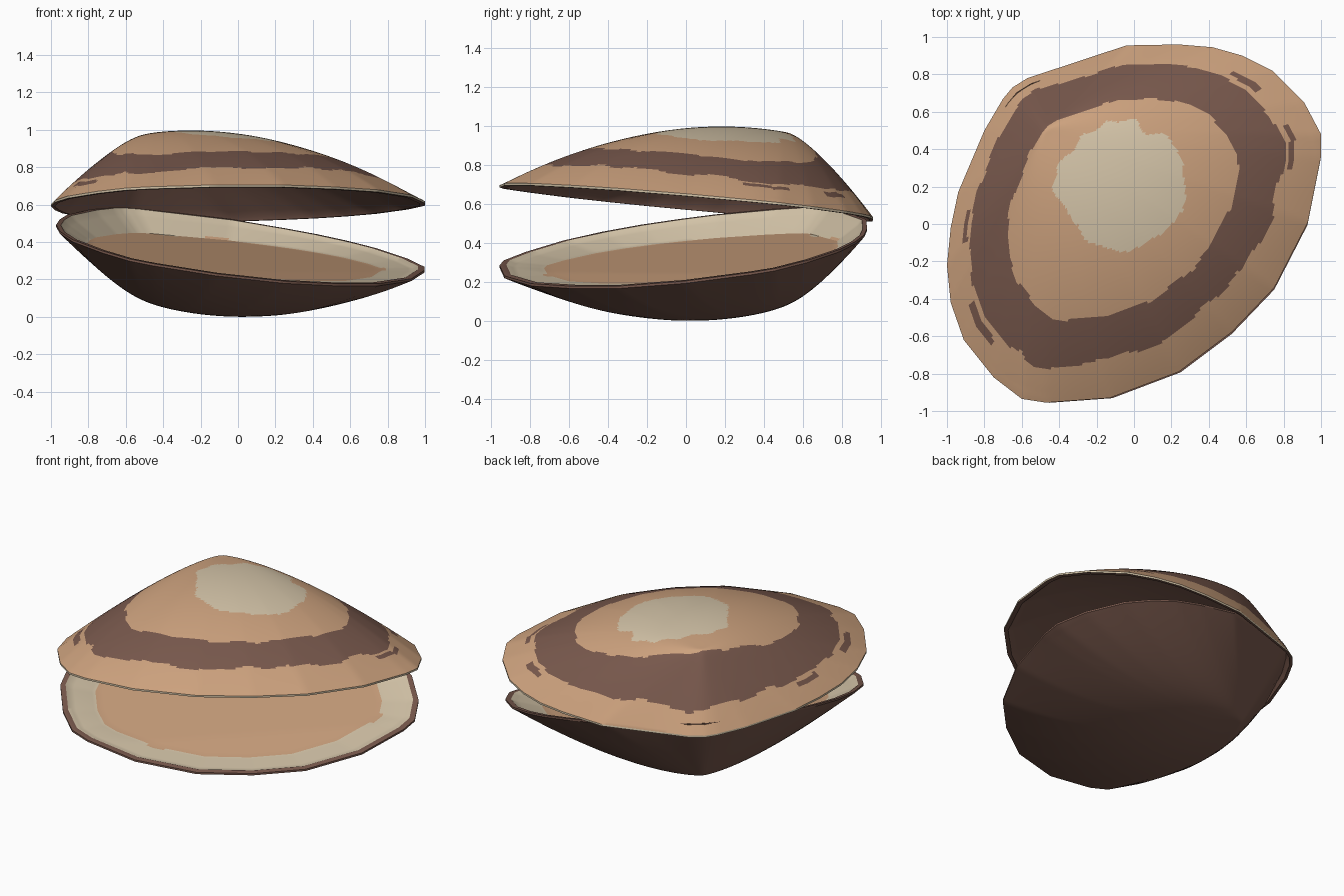
import bpy, bmesh, math
from mathutils import Vector, noise

if "Cube" in bpy.data.objects:
    bpy.data.objects.remove(bpy.data.objects["Cube"])

# Rim outline seen from above
OUTLINE = [(-.04, .955), (.24, .96), (.42, .945), (.58, .90), (.74, .82), (.91, .65),
           (1.0, .48), (1.0, .36), (.93, .01), (.75, -.34), (.52, -.58), (.24, -.79),
           (-.13, -.93), (-.47, -.955), (-.6, -.935), (-.75, -.82), (-.91, -.62),
           (-.98, -.42), (-1.0, -.22), (-.98, -.02), (-.94, .17), (-.80, .50),
           (-.70, .67), (-.65, .73), (-.57, .78)]
OUTLINE = [Vector(p) for p in OUTLINE]
EDGES = list(zip(OUTLINE, OUTLINE[1:] + OUTLINE[:1]))
CENTRE = Vector((-.16, .20))   # centre of growth rings
UMBO = Vector((-.47, .50))     # beak of the shell
AXIS = Vector((1, -1)).normalized()
RINGS = 80
STEPS = 720


def lin(c):
    c /= 255
    return c / 12.92 if c <= .04045 else ((c + .055) / 1.055) ** 2.4


def material(name, r, g, b):
    m = bpy.data.materials.new(name)
    m.diffuse_color = (lin(r), lin(g), lin(b), 1)
    m.use_nodes = True
    m.node_tree.nodes["Principled BSDF"].inputs["Base Color"].default_value = m.diffuse_color
    return m


MATS = [material("tan", 205, 162, 126), material("brown", 121, 89, 77),
        material("cream", 213, 197, 169)]
TAN, BROWN, CREAM = 0, 1, 2


def reach(i):
    """Distance from the umbo to the rim in one direction."""
    d = Vector((math.cos(math.tau * i / STEPS), math.sin(math.tau * i / STEPS)))
    best = 9.0
    for a, b in EDGES:
        e, w = b - a, a - UMBO
        den = d.x * e.y - d.y * e.x
        if abs(den) > 1e-9:
            t = (w.x * e.y - w.y * e.x) / den
            u = (w.x * d.y - w.y * d.x) / den
            if t > 0 and -1e-4 <= u <= 1.0001:
                best = min(best, t)
    return best


REACH = [reach(i) for i in range(STEPS)]
SOFT = [sum(REACH[(i + k) % STEPS] for k in range(-36, 37)) / 73 for i in range(STEPS)]


def look_up(table, angle):
    x = (angle / math.tau * STEPS) % STEPS
    i = int(x)
    return table[i % STEPS] * (1 - x + i) + table[(i + 1) % STEPS] * (x - i)


def dome(p):
    """Relative height: 1 at the umbo, 0 at the rim, fuller towards the open side."""
    d = p - UMBO
    dist = d.length
    if dist < 1e-5:
        return 1.0
    angle = math.atan2(d.y, d.x)
    hard = min(dist / look_up(REACH, angle), 1)
    soft = min(dist / look_up(SOFT, angle), 1)
    t = soft + (hard - soft) * hard ** 2
    t = (math.hypot(t, .05) - .05) / (math.hypot(1, .05) - .05)
    c = d.dot(AXIS) / dist
    c = (c + math.hypot(c, .2)) / 2
    return max(0, 1 - t ** (1.03 + .85 * c)) * (1 + .2 * t * c)


def floor_depth(p):
    """Depth of the soft floor under the rim: shallow at the open side."""
    return .058 - .036 * max(-1, min(1, (p - CENTRE).dot(AXIS) / .6))


def rim_points():
    pts = []
    for a, b in EDGES:
        k = max(3, round((b - a).length / .028))
        pts += [a.lerp(b, i / k) for i in range(k)]
    return pts


def wobble(p, freq, seed):
    return noise.noise(Vector((p.x * freq, p.y * freq, seed)))


def upper_colour(zone, s, p):
    if zone == "outside":
        n = wobble(p, 6, 3) * .03
        d = p - CENTRE
        a = math.degrees(math.atan2(d.y, d.x)) % 360
        outer = .85 + .03 * math.cos(math.radians(a - 140))
        if (p - Vector((-.06, .2))).length + wobble(p, 8, 5) * .05 < .34:
            return CREAM
        if .615 < s + n < outer:
            return BROWN
        # small streaks outside the main band
        for mid, half in ((12, 7), (37, 5), (196, 6), (228, 7)):
            if abs(a - mid) < half and outer + .025 < s + n < outer + .055:
                return BROWN
        return TAN
    return CREAM if zone == "edge" else BROWN


def lower_colour(zone, s, p):
    if zone in ("wall", "floor"):
        return TAN if s + wobble(p, 4, 9) * .03 < .80 else CREAM
    return BROWN


def valve(name, sign, plane, scale, shift, height, lip, inner, colour):
    """inner: rows of (zone, ring scale, mode) for the inside of the valve."""
    rim = rim_points()
    n = len(rim)
    rows = [("outside", i / RINGS, "dome") for i in range(1, RINGS + 1)]
    rows += [("edge", 1.0, "rim"), ("lip", lip, "rim")] + inner
    a, b, c = plane

    def place(p, mode):
        if mode == "dome":
            h = height * dome(p)
        elif mode == "rim":
            h = -.012
        elif mode == "hollow":
            h = height * dome(p) - .025
        else:                       # fraction of the floor depth
            h = floor_depth(p) * mode
        return (p.x * scale + shift[0], p.y * scale + shift[1],
                a + b * p.x + c * p.y + sign * h)

    bm = bmesh.new()
    first = bm.verts.new(place(CENTRE, "dome"))
    last = bm.verts.new(place(CENTRE, inner[-1][2]))
    loops = []
    for zone, s, mode in rows:
        pts = [CENTRE + (r - CENTRE) * s for r in rim]
        loops.append([bm.verts.new(place(p, mode)) for p in pts])

    def add(verts, zone, s, j):
        f = bm.faces.new(verts)
        r = rim[j].lerp(rim[(j + 1) % n], .5)
        f.material_index = colour(zone, s, CENTRE + (r - CENTRE) * s)

    for j in range(n):
        k = (j + 1) % n
        add([first, loops[0][j], loops[0][k]], "outside", .5 / RINGS, j)
        add([last, loops[-1][k], loops[-1][j]], rows[-1][0], .05, j)
        for i in range(1, len(rows)):
            s = (rows[i - 1][1] + rows[i][1]) / 2
            add([loops[i - 1][j], loops[i][j], loops[i][k], loops[i - 1][k]],
                rows[i][0], s, j)
    if sign < 0:  # stand on the ground
        low = min(v.co.z for v in bm.verts)
        for v in bm.verts:
            v.co.z -= low
    bmesh.ops.recalc_face_normals(bm, faces=bm.faces)
    me = bpy.data.meshes.new(name)
    bm.to_mesh(me)
    bm.free()
    for m in MATS:
        me.materials.append(m)
    ob = bpy.data.objects.new(name, me)
    bpy.context.collection.objects.link(ob)
    bpy.ops.object.select_all(action='DESELECT')
    ob.select_set(True)
    bpy.context.view_layer.objects.active = ob
    bpy.ops.object.shade_smooth_by_angle(angle=math.radians(30))


# Hollow inside for the upper half, soft raised floor for the lower half
hollow = [("inside", .965 * (1 - i / 30), "hollow") for i in range(30)]
soft = [("wall", .965 - .165 * i / 8, i / 8) for i in range(1, 9)]
soft += [("floor", .80 * (1 - i / 20), 1) for i in range(1, 20)]

# Two half shells, opened at the back-left hinge
valve("upper_shell", 1, (.617, .037, -.10), 1, (0, 0), .415, .975, hollow, upper_colour)
valve("lower_shell", -1, (.355, -.169, .162), .984, (.012, -.016), .405, .97, soft,
      lower_colour)
